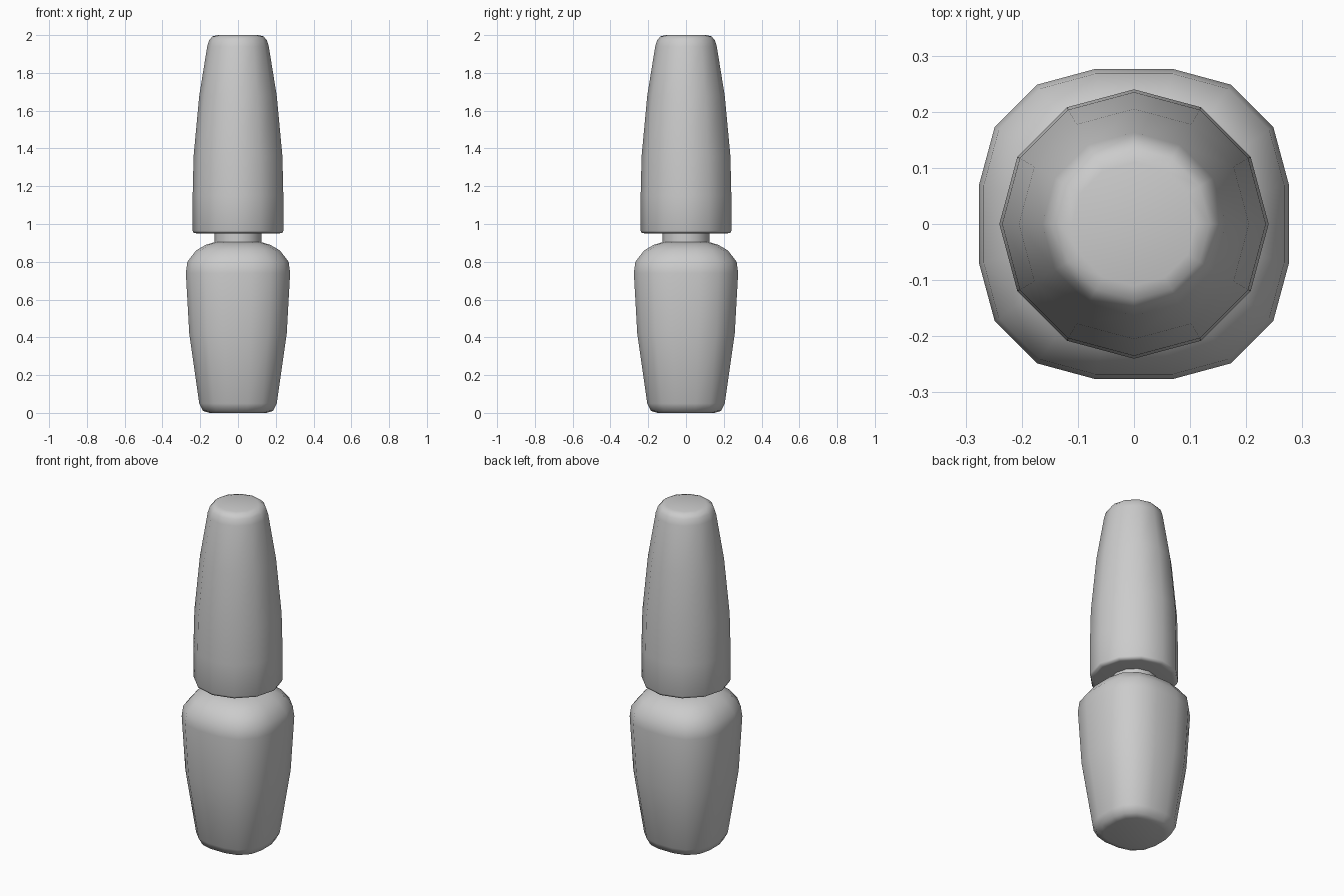
import bpy
import bmesh
from math import sin, cos, radians

cube = bpy.data.objects.get("Cube")
if cube:
    bpy.data.objects.remove(cube)

grey = bpy.data.materials.new("plain grey")
grey.use_nodes = True
grey.diffuse_color = (0.6, 0.6, 0.6, 1)
grey.node_tree.nodes["Principled BSDF"].inputs["Base Color"].default_value = (0.6, 0.6, 0.6, 1)


def loft(name, outline, profile):
    """Scale a unit outline along (radius, height) pairs and close both ends."""
    bm = bmesh.new()
    rings = [[bm.verts.new((x * r, y * r, z)) for x, y in outline] for r, z in profile]
    n = len(outline)
    for low, high in zip(rings, rings[1:]):
        for i in range(n):
            j = (i + 1) % n
            bm.faces.new((low[i], low[j], high[j], high[i]))
    bm.faces.new(rings[0][::-1])
    bm.faces.new(rings[-1])
    mesh = bpy.data.meshes.new(name)
    bm.to_mesh(mesh)
    bm.free()
    mesh.materials.append(grey)
    obj = bpy.data.objects.new(name, mesh)
    bpy.context.collection.objects.link(obj)
    bpy.ops.object.select_all(action="DESELECT")
    obj.select_set(True)
    bpy.context.view_layer.objects.active = obj
    bpy.ops.object.shade_smooth_by_angle(angle=radians(65))
    return obj


# Outlines: a twelve-sided round and a square with rounded corners
round_outline = [(cos(radians(a)), sin(radians(a))) for a in range(0, 360, 30)]
corner = [(1, 0.255), (0.9, 0.625), (0.625, 0.9), (0.255, 1)]
square_outline = []
for turn in range(4):
    c, s = cos(radians(90 * turn)), sin(radians(90 * turn))
    square_outline += [(x * c - y * s, x * s + y * c) for x, y in corner]

# Glass body, tapering to the base with a rounded shoulder
loft("bottle", square_outline, [
    (0.15, 0), (0.185, 0.01), (0.205, 0.05), (0.258, 0.42), (0.276, 0.74),
    (0.268, 0.8), (0.222, 0.86), (0.17, 0.89), (0.12, 0.905)])

# Short neck between body and cap
loft("neck", round_outline, [(0.125, 0.88), (0.125, 0.97)])

# Tall tapered cap
loft("cap", round_outline, [
    (0.215, 0.95), (0.235, 0.953), (0.24, 0.965), (0.24, 1.15), (0.235, 1.36),
    (0.205, 1.68), (0.163, 1.94), (0.152, 1.975), (0.135, 1.993), (0.11, 2)])
